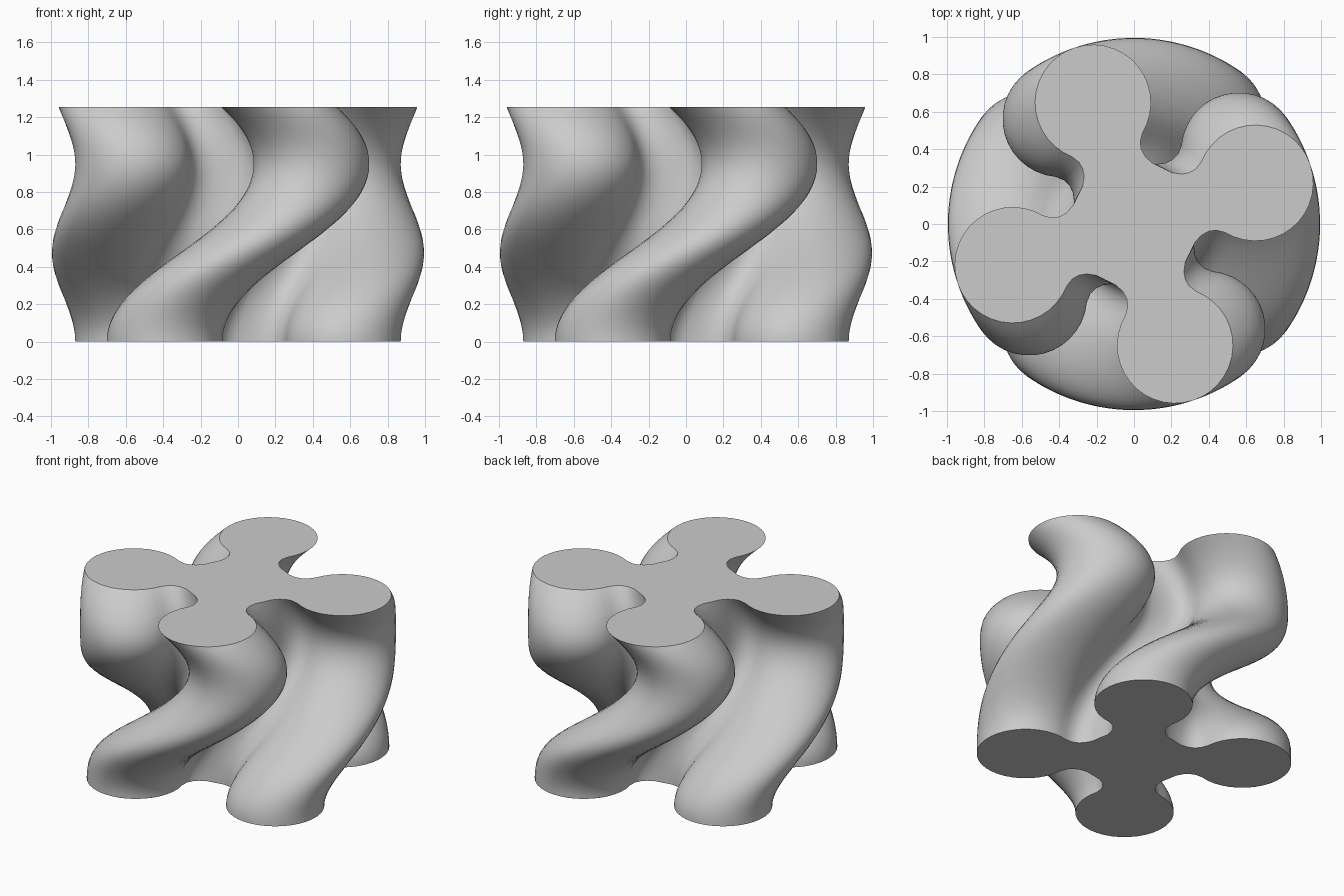
import bpy, bmesh, math

if "Cube" in bpy.data.objects:
    bpy.data.objects.remove(bpy.data.objects["Cube"])

HEIGHT, LAYERS = 1.255, 56
LOBE_CENTRE, LOBE_RADIUS = 0.685, 0.31
SWING, HALF_WAVE = math.radians(35), 0.95

grey = bpy.data.materials.new("plain grey")
grey.use_nodes = True
grey.diffuse_color = (0.6, 0.6, 0.6, 1)
grey.node_tree.nodes["Principled BSDF"].inputs["Base Color"].default_value = (0.6, 0.6, 0.6, 1)


def cross_profile():
    """Outline of four round lobes joined by narrow necks."""
    half = []
    for i in range(15):
        a = math.radians(10 * i)
        half.append((LOBE_CENTRE + LOBE_RADIUS * math.cos(a), LOBE_RADIUS * math.sin(a)))
    # neck and the hollow between two lobes
    half += [(0.405, 0.172), (0.365, 0.165), (0.325, 0.172), (0.28, 0.195)]
    lobe = [(x, -y) for x, y in reversed(half[1:])] + half + [(0.238, 0.238)]
    points = []
    for quarter in range(4):
        c, s = math.cos(quarter * math.pi / 2), math.sin(quarter * math.pi / 2)
        points += [(x * c - y * s, x * s + y * c) for x, y in lobe]
    return points


# Column: the cross swings back and forth as it rises
bm = bmesh.new()
profile = cross_profile()
rings = []
for layer in range(LAYERS + 1):
    z = HEIGHT * layer / LAYERS
    turn = -SWING * math.cos(math.pi * z / HALF_WAVE)
    c, s = math.cos(turn), math.sin(turn)
    rings.append([bm.verts.new((x * c - y * s, x * s + y * c, z)) for x, y in profile])

count = len(profile)
for low, high in zip(rings, rings[1:]):
    for i in range(count):
        j = (i + 1) % count
        bm.faces.new((low[i], low[j], high[j], high[i]))

# Flat ends
bm.faces.new(rings[-1])
bm.faces.new(list(reversed(rings[0])))

mesh = bpy.data.meshes.new("twisted_column")
bm.to_mesh(mesh)
bm.free()
mesh.materials.append(grey)
column = bpy.data.objects.new("twisted_column", mesh)
bpy.context.collection.objects.link(column)
bpy.context.view_layer.objects.active = column
column.select_set(True)
bpy.ops.object.shade_smooth_by_angle(angle=math.radians(40))
